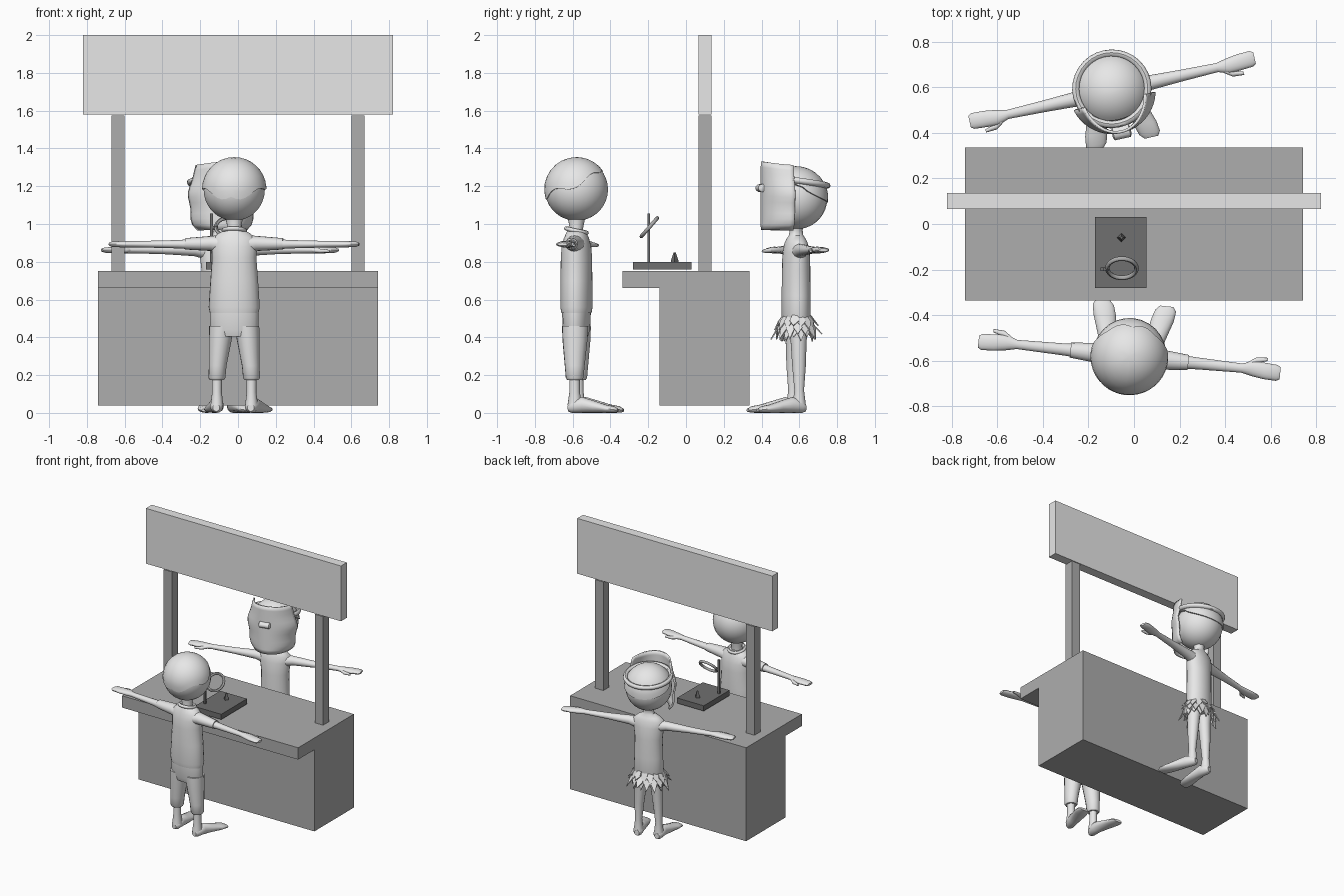
import bpy, bmesh, math
from mathutils import Matrix, Vector
from math import sin, cos, pi, radians

if "Cube" in bpy.data.objects:
    bpy.data.objects.remove(bpy.data.objects["Cube"])


def material(name, v):
    m = bpy.data.materials.new(name)
    m.diffuse_color = (v, v, v, 1)
    m.use_nodes = True
    m.node_tree.nodes["Principled BSDF"].inputs["Base Color"].default_value = m.diffuse_color
    return m


PALE = material("pale_grey", 0.8)
MID = material("mid_grey", 0.42)
DARK = material("dark_grey", 0.16)


def finish(bm, name, mat, matrix=Matrix(), smooth=True):
    bmesh.ops.recalc_face_normals(bm, faces=bm.faces)
    bm.transform(matrix)
    me = bpy.data.meshes.new(name)
    bm.to_mesh(me)
    bm.free()
    me.materials.append(mat)
    if smooth:
        for p in me.polygons:
            p.use_smooth = True
        me.set_sharp_from_angle(angle=radians(45))
    ob = bpy.data.objects.new(name, me)
    bpy.context.collection.objects.link(ob)
    return ob


def box(name, lo, hi, mat, matrix=Matrix()):
    bm = bmesh.new()
    lo, hi = Vector(lo), Vector(hi)
    m = Matrix.Translation((lo + hi) / 2) @ Matrix.Diagonal((*(hi - lo), 1))
    bmesh.ops.create_cube(bm, size=1, matrix=m)
    return finish(bm, name, mat, matrix, False)


def loft(name, rings, axis, mat, matrix, n=16):
    """rings: (centre x, y, z, radius a, radius b), ellipses across the axis"""
    bm = bmesh.new()
    u, v = {'x': (1, 2), 'y': (0, 2), 'z': (0, 1)}[axis]
    loops = []
    for *c, a, b in rings:
        loop = []
        for i in range(n):
            p = list(c)
            p[u] += a * cos(2 * pi * i / n)
            p[v] += b * sin(2 * pi * i / n)
            loop.append(bm.verts.new(p))
        loops.append(loop)
    for r, s in zip(loops, loops[1:]):
        for i in range(n):
            j = (i + 1) % n
            bm.faces.new((r[i], r[j], s[j], s[i]))
    bm.faces.new(loops[0])
    bm.faces.new(loops[-1])
    return finish(bm, name, mat, matrix)


def torus(name, R, r, mat, matrix, n=32, k=8):
    bm = bmesh.new()
    g = [[bm.verts.new(((R + r * cos(2 * pi * j / k)) * cos(2 * pi * i / n),
                        (R + r * cos(2 * pi * j / k)) * sin(2 * pi * i / n),
                        r * sin(2 * pi * j / k))) for j in range(k)] for i in range(n)]
    for i in range(n):
        for j in range(k):
            a, b = (i + 1) % n, (j + 1) % k
            bm.faces.new((g[i][j], g[a][j], g[a][b], g[i][b]))
    return finish(bm, name, mat, matrix)


def ball(name, r, z, matrix):
    bm = bmesh.new()
    bmesh.ops.create_uvsphere(bm, u_segments=28, v_segments=18, radius=1,
                              matrix=Matrix.Translation((0, 0, z)) @ Matrix.Diagonal((*r, 1)))
    return finish(bm, name, PALE, matrix)


def hair(name, r, z, edge, matrix, n=40, k=8):
    """cap over the head; edge(angle from the front) gives how far down it goes"""
    bm = bmesh.new()
    loops = []
    rows = [(r, f / k) for f in range(1, k + 1)] + [(r - 0.012, 1)]
    for rad, f in rows:
        loop = []
        for i in range(n):
            a = 2 * pi * i / n
            t = edge(a) * f
            loop.append(bm.verts.new((rad * sin(t) * sin(a), -rad * sin(t) * cos(a), z + rad * cos(t))))
        loops.append(loop)
    top = bm.verts.new((0, 0, z + r))
    for i in range(n):
        j = (i + 1) % n
        bm.faces.new((top, loops[0][i], loops[0][j]))
        for p, q in zip(loops, loops[1:]):
            bm.faces.new((p[i], p[j], q[j], q[i]))
    return finish(bm, name, PALE, matrix)


def arm(tag, s, z, reach, matrix):
    w = reach - 0.17
    loft(tag + "_arm", [(s * 0.06, 0, z - 0.01, 0.045, 0.045), (s * 0.14, 0, z, 0.034, 0.032),
                        (s * 0.3, 0, z, 0.026, 0.022), (s * w, 0, z, 0.02, 0.017),
                        (s * (w + 0.05), -0.003, z, 0.034, 0.018), (s * (w + 0.1), 0.002, z, 0.036, 0.017),
                        (s * (reach - 0.015), 0.005, z, 0.035, 0.014), (s * reach, 0.005, z, 0.026, 0.008)],
         'x', PALE, matrix)
    loft(tag + "_thumb", [(s * (w + 0.02), -0.012, z, 0.014, 0.012), (s * (w + 0.06), -0.04, z - 0.004, 0.014, 0.012),
                          (s * (w + 0.11), -0.05, z - 0.006, 0.007, 0.007)], 'x', PALE, matrix, 10)


def foot(tag, s, x, matrix):
    rows = [(0.035, 0.0, 0.028, 0.018, 0.02), (0.015, 0.0, 0.034, 0.034, 0.034), (-0.04, 0.006, 0.042, 0.037, 0.042),
            (-0.1, 0.018, 0.033, 0.044, 0.033), (-0.17, 0.035, 0.022, 0.05, 0.022),
            (-0.215, 0.045, 0.018, 0.046, 0.017), (-0.235, 0.048, 0.014, 0.03, 0.009)]
    loft(tag + "_foot", [(s * (x + dx), y, z, a, b) for y, dx, z, a, b in rows], 'y', PALE, matrix)


# --- stall: counter, posts and sign board
box("counter_base", (-0.74, -0.14, 0.04), (0.74, 0.335, 0.66), MID)
box("counter_top", (-0.74, -0.335, 0.66), (0.74, 0.335, 0.75), MID)
for s in (-1, 1):
    box("post", (s * 0.635 - 0.035, 0.065, 0.75), (s * 0.635 + 0.035, 0.135, 1.575), MID)
box("sign_board", (-0.82, 0.065, 1.58), (0.82, 0.135, 2.0), PALE)

# --- tray with a stand, tilted hoop and small peg
box("tray", (-0.17, -0.28, 0.76), (0.055, 0.03, 0.80), DARK)
box("hoop_stand", (-0.147, -0.205, 0.80), (-0.132, -0.19, 1.055), DARK)
box("hoop_arm", (-0.147, -0.203, 0.975), (-0.11, -0.19, 0.99), DARK)
tilt = Matrix.Translation((-0.053, -0.194, 0.983)) @ Matrix.Rotation(radians(49), 4, 'X')
torus("hoop", 0.064, 0.01, MID, tilt)
loft("peg", [(-0.055, -0.06, 0.80, 0.019, 0.019), (-0.055, -0.06, 0.81, 0.019, 0.019),
             (-0.055, -0.06, 0.848, 0.006, 0.006)], 'z', DARK, Matrix(), 4)

# --- customer in front, facing the stall
A = Matrix.Translation((-0.02, -0.58, 0)) @ Matrix.Rotation(radians(174), 4, 'Z')
ball("customer_head", (0.163, 0.168, 0.166), 1.183, A)
hair("customer_hair", 0.171, 1.183,
     lambda a: 1.45 - 0.6 * max(0, cos(a)) ** 1.5 + 0.35 * max(0, -cos(a)) + 0.1 * sin(5 * abs(a - pi)), A)
loft("customer_neck", [(0, 0.01, 0.92, 0.05, 0.045), (0, 0, 0.98, 0.036, 0.036), (0, 0, 1.05, 0.05, 0.05)], 'z', PALE, A)
loft("shirt", [(0, 0, 0.53, 0.13, 0.08), (0, 0, 0.56, 0.136, 0.085), (0, 0, 0.7, 0.127, 0.084),
               (0, 0, 0.82, 0.118, 0.083), (0, 0, 0.88, 0.122, 0.078), (0, 0, 0.925, 0.115, 0.066),
               (0, 0, 0.95, 0.085, 0.055), (0, 0, 0.965, 0.058, 0.048)], 'z', PALE, A, 24)
torus("collar", 0.056, 0.011, PALE, A @ Matrix.Translation((0, 0, 0.965)) @ Matrix.Rotation(radians(12), 4, 'X'))
loft("trouser_hips", [(0, 0, 0.405, 0.115, 0.06), (0, 0, 0.44, 0.13, 0.072), (0, 0, 0.54, 0.13, 0.076)], 'z', PALE, A, 24)
for s in (-1, 1):
    arm("customer", s, 0.893, 0.665, A)
    loft("sleeve", [(s * 0.05, 0, 0.89, 0.058, 0.052), (s * 0.12, 0, 0.897, 0.046, 0.04),
                    (s * 0.26, 0, 0.895, 0.033, 0.03)], 'x', PALE, A)
    loft("trouser_leg", [(s * 0.067, 0, 0.46, 0.066, 0.07), (s * 0.075, 0, 0.38, 0.06, 0.066),
                         (s * 0.088, 0, 0.25, 0.047, 0.053), (s * 0.092, 0, 0.185, 0.045, 0.047),
                         (s * 0.092, 0, 0.175, 0.038, 0.04)], 'z', PALE, A)
    loft("customer_ankle", [(s * 0.092, 0, 0.2, 0.027, 0.028), (s * 0.092, 0, 0.11, 0.026, 0.028),
                            (s * 0.092, 0, 0.04, 0.034, 0.038)], 'z', PALE, A)
    foot("customer", s, 0.092, A)

# --- keeper behind the stall, facing the front
B = Matrix.Translation((-0.095, 0.583, 0)) @ Matrix.Rotation(radians(12.6), 4, 'Z')
ball("keeper_head", (0.16, 0.165, 0.163), 1.135, B)
hair("keeper_hair", 0.171, 1.135,
     lambda a: 1.2 - 0.35 * max(0, cos(a)) + 0.5 * max(0, -cos(a)) ** 0.7, B)
torus("mask_strap", 0.158, 0.016, PALE,
      B @ Matrix.Translation((0, 0.01, 1.225)) @ Matrix.Rotation(radians(-8), 4, 'X'))
loft("keeper_torso", [(0, 0, 0.44, 0.085, 0.06), (0, 0, 0.5, 0.108, 0.075), (0, 0, 0.62, 0.102, 0.075),
                      (0, 0, 0.76, 0.1, 0.074), (0, 0, 0.85, 0.112, 0.07), (0, 0, 0.895, 0.11, 0.06),
                      (0, 0, 0.92, 0.08, 0.05), (0, 0, 0.94, 0.04, 0.038), (0, 0, 0.97, 0.034, 0.034),
                      (0, 0, 1.0, 0.05, 0.05)], 'z', PALE, B, 24)
for s in (-1, 1):
    arm("keeper", s, 0.862, 0.64, B)
    loft("keeper_leg", [(s * 0.052, 0, 0.48, 0.05, 0.056), (s * 0.06, 0, 0.38, 0.042, 0.043),
                        (s * 0.07, 0, 0.25, 0.034, 0.037), (s * 0.075, 0, 0.12, 0.024, 0.026),
                        (s * 0.075, 0, 0.04, 0.034, 0.036)], 'z', PALE, B)
    foot("keeper", s, 0.075, B)

# curved mask shell in front of the face
bm = bmesh.new()
n, k = 20, 12
grid = []
for j in range(k + 1):
    f = j / k
    row = []
    for i in range(n + 1):
        a = radians(-76 + 152 * i / n)
        z = 0.97 + f * (0.34 + 0.02 * cos(a) ** 2)
        rx = 0.135 + 0.045 * sin(pi * min(1, f * 1.05)) ** 0.6 + 0.006 * sin(f * 14)
        row.append(bm.verts.new((rx * sin(a), -0.183 * cos(a), z)))
    grid.append(row)
for p, q in zip(grid, grid[1:]):
    for i in range(n):
        bm.faces.new((p[i], p[i + 1], q[i + 1], q[i]))
mask = finish(bm, "mask", PALE, B)
mod = mask.modifiers.new("thickness", 'SOLIDIFY')
mod.thickness, mod.offset = 0.012, 0
loft("mask_nose", [(x, -0.185, 1.19, r * 1.3, r) for x, r in
                   ((-0.042, 0.012), (-0.036, 0.022), (0.036, 0.022), (0.042, 0.012))], 'x', PALE, B, 12)

# leaf skirt: rings of pointed blades
bm = bmesh.new()
for row, (count, z, drop, out) in enumerate(((16, 0.515, 0.075, 0.035), (16, 0.49, 0.1, 0.05), (14, 0.47, 0.09, 0.02))):
    for i in range(count):
        a = 2 * pi * (i + row * 0.5) / count
        d, w = Vector((cos(a), sin(a), 0)), Vector((-sin(a), cos(a), 0)) * 0.024
        base = Vector((0.1 * cos(a), 0.07 * sin(a), z))
        belly = base + d * out * 0.6 + Vector((0, 0, -drop * 0.4))
        tip = base + d * out * (1.3 if i % 2 else 0.8) + Vector((0, 0, -drop * (1 if i % 3 else 0.75)))
        v = [bm.verts.new(p) for p in (base - w * 0.6, base + w * 0.6, belly + w, tip, belly - w)]
        bm.faces.new(v)
skirt = finish(bm, "leaf_skirt", PALE, B, False)
skirt.modifiers.new("thickness", 'SOLIDIFY').thickness = 0.006
